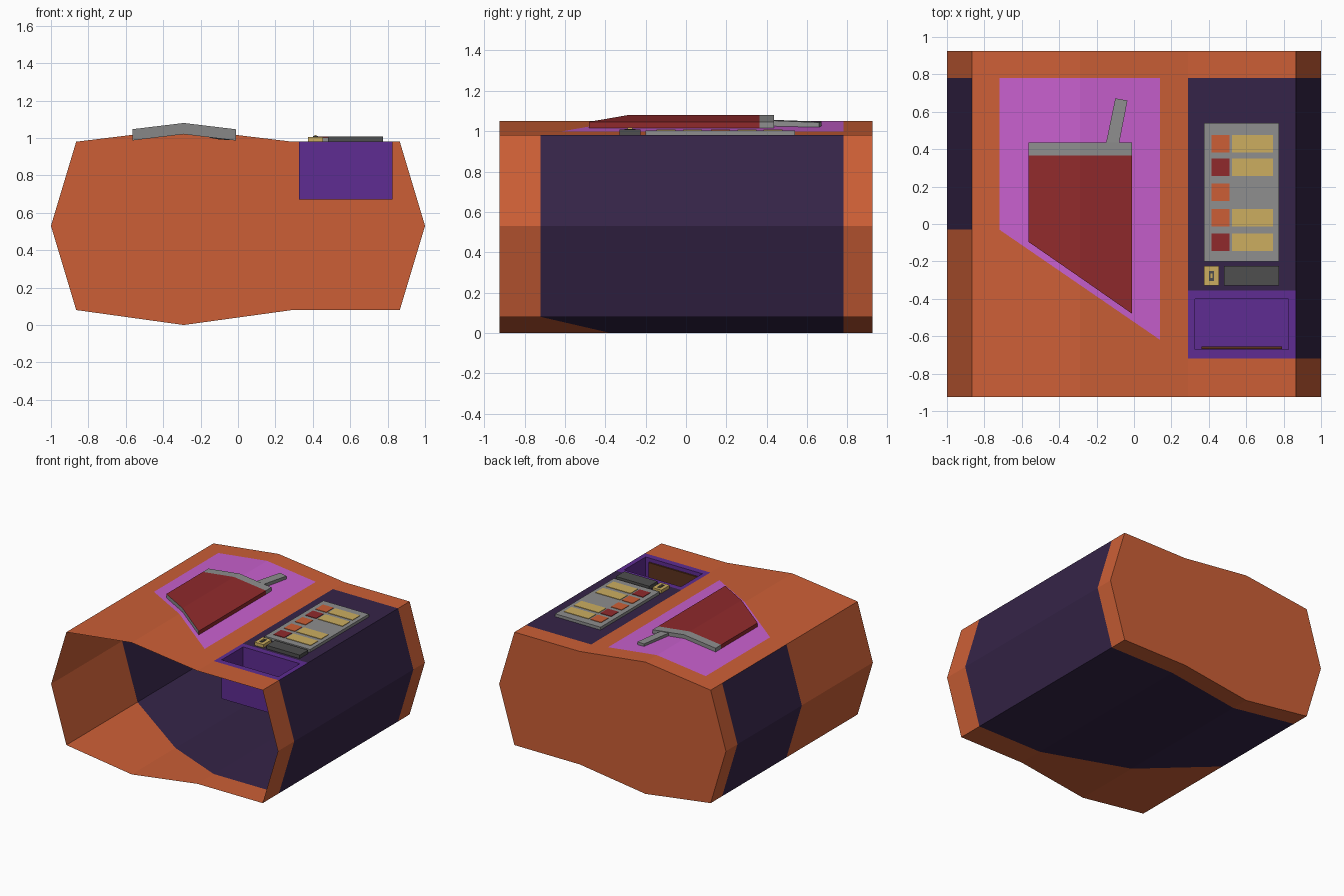
import bpy, bmesh
from mathutils import Vector

if "Cube" in bpy.data.objects:
    bpy.data.objects.remove(bpy.data.objects["Cube"])


def material(name, r, g, b):
    lin = [(c / 255 / 12.92) if c < 11 else ((c / 255 + 0.055) / 1.055) ** 2.4 for c in (r, g, b)]
    m = bpy.data.materials.new(name)
    m.diffuse_color = (*lin, 1)
    m.use_nodes = True
    m.node_tree.nodes["Principled BSDF"].inputs["Base Color"].default_value = m.diffuse_color
    return m


ORANGE = material("orange", 204, 95, 54)
DARK = material("dark purple", 53, 36, 72)
PURPLE = material("purple", 94, 44, 146)
PINK = material("orchid", 200, 96, 206)
RED = material("dark red", 144, 42, 44)
GREY = material("grey", 142, 142, 142)
TAN = material("tan", 204, 174, 96)
COAL = material("charcoal", 78, 78, 78)
BROWN = material("brown", 92, 50, 30)


def finish(name, bm, *mats):
    me = bpy.data.meshes.new(name)
    bm.to_mesh(me)
    bm.free()
    for m in mats:
        me.materials.append(m)
    ob = bpy.data.objects.new(name, me)
    bpy.context.collection.objects.link(ob)
    return ob


def box(name, x0, x1, y0, y1, z0, z1, mat, open_top=False):
    bm = bmesh.new()
    bmesh.ops.create_cube(bm, size=1)
    for v in bm.verts:
        v.co = ((x0 + x1) / 2 + v.co.x * (x1 - x0), (y0 + y1) / 2 + v.co.y * (y1 - y0),
                (z0 + z1) / 2 + v.co.z * (z1 - z0))
    if open_top:
        bm.normal_update()
        bmesh.ops.delete(bm, geom=[f for f in bm.faces if f.normal.z > 0.9], context='FACES')
    return finish(name, bm, mat)


# Body: open-fronted shell swept along y, single skin
PROFILE = [(-1, .53), (-.865, .08), (-.29, 0), (.29, .08), (.865, .08),
           (1, .53), (.865, .98), (.29, .98), (-.29, 1.05), (-.865, .98)]
HALF = .925
bm = bmesh.new()
front = [bm.verts.new((x, -HALF, z)) for x, z in PROFILE]
back = [bm.verts.new((x, HALF, z)) for x, z in PROFILE]
n = len(PROFILE)
for i in range(n):
    j = (i + 1) % n
    bm.faces.new((front[j], front[i], back[i], back[j]))


def cut(point, normal, region):
    bm.normal_update()
    faces = [f for f in bm.faces if region(f.calc_center_median())]
    geom = set(faces)
    for f in faces:
        geom.update(f.edges)
        geom.update(f.verts)
    bmesh.ops.bisect_plane(bm, geom=list(geom), plane_co=point, plane_no=Vector(normal).normalized(), dist=1e-5)


def is_top(c):
    return c.z > .9 and abs(c.x) < .865


def is_floor(c):
    return c.z < .1 and abs(c.x) < .865


TOP_SLOPE = -.59 / .86
FLOOR_SLOPE = -.69 / 1.155
for y in (.78, -.72, -.03):
    cut((0, y, 0), (0, 1, 0), lambda c: True)
for x in (-.72, .14, .325, .825):
    cut((x, 0, 0), (1, 0, 0), is_top)
for y in (-.355, -.40, -.67):
    cut((0, y, 0), (0, 1, 0), lambda c: is_top(c) and c.x > .29)
cut((-.72, -.03, 0), (-TOP_SLOPE, 1, 0), lambda c: is_top(c) and -.72 < c.x < .14)
cut((-.865, -.03, 0), (-FLOOR_SLOPE, 1, 0), lambda c: is_floor(c) and c.x < .29)

# Colour the panels by where each face lies
hole = []
for f in bm.faces:
    c = f.calc_center_median()
    f.material_index = 0
    if is_top(c):
        if c.x > .29 and -.72 < c.y < .78:
            f.material_index = 1 if c.y > -.355 else 2
            if .325 < c.x < .825 and -.67 < c.y < -.40:
                hole.append(f)
        elif -.72 < c.x < .14 and c.y < .78 and c.y > -.03 + TOP_SLOPE * (c.x + .72):
            f.material_index = 3
    elif is_floor(c):
        limit = max(-.72, -.03 + FLOOR_SLOPE * (c.x + .865))
        if limit < c.y < .78:
            f.material_index = 1
    elif (-.72 if c.x > 0 else -.03) < c.y < .78:
        f.material_index = 1
bmesh.ops.delete(bm, geom=hole, context='FACES')
# Back wall
bm.faces.new(back)
bm.normal_update()
finish("body_shell", bm, ORANGE, DARK, PURPLE, PINK)

# Recessed tray with a flap on its front wall
box("tray_recess", .325, .825, -.67, -.40, .67, .98, PURPLE, True)
box("tray_flap", .36, .79, -.668, -.656, .70, .95, BROWN)

# Button panel
box("button_panel", .375, .775, -.20, .54, .975, 1.003, GREY)
for i, (y, mat) in enumerate([(.43, ORANGE), (.303, RED), (.17, ORANGE), (.033, ORANGE), (-.098, RED)]):
    box(f"button_{i}", .415, .51, y - .047, y + .047, 1.0, 1.007, mat)
    if i != 2:
        box(f"label_plate_{i}", .525, .742, y - .047, y + .047, 1.0, 1.007, TAN)

# Coin slot and screen
box("screen_block", .482, .775, -.33, -.225, .975, 1.008, COAL)
box("coin_plate", .375, .455, -.33, -.225, .975, 1.006, TAN)
box("coin_slot", .402, .428, -.305, -.25, 1.0, 1.01, COAL)
box("coin_ridge", .41, .42, -.29, -.265, 1.0, 1.017, TAN)


def roof(x):
    return 1.05 - .07 * abs(x + .29) / .58


def roof_slab(name, columns, thick, mats, lift=0):
    """Solid following the roof; columns are (x, y_front, y_back)."""
    bm = bmesh.new()
    rings = []
    for x, y0, y1 in columns:
        z = roof(x) + lift
        rings.append([bm.verts.new(p) for p in ((x, y0, z - thick), (x, y1, z - thick),
                                                (x, y1, z + thick), (x, y0, z + thick))])
    for a, b in zip(rings, rings[1:]):
        for i in range(4):
            j = (i + 1) % 4
            bm.faces.new((a[i], a[j], b[j], b[i]))
    bm.faces.new(rings[0])
    bm.faces.new(rings[-1])
    bmesh.ops.recalc_face_normals(bm, faces=bm.faces[:])
    for f in bm.faces:
        f.material_index = 1 if len(mats) > 1 and f.normal.y < -.5 else 0
    return finish(name, bm, *mats)


# Red wedge with grey leading edge, grey bar behind it
roof_slab("wedge", [(-.565, -.095, .365), (-.29, -.285, .365), (-.01, -.48, .365)], .03, (RED, GREY))
roof_slab("wedge_bar", [(x, .365, .435) for x in (-.565, -.29, -.01)], .03, (GREY,))

# Slanted handle
bm = bmesh.new()
low, high = [], []
for x, y, z in [(-.15, .43, 1.056), (-.08, .43, 1.052), (-.035, .66, 1.043), (-.10, .672, 1.047)]:
    low.append(bm.verts.new((x, y, z - .055)))
    high.append(bm.verts.new((x, y, z)))
bm.faces.new(low[::-1])
bm.faces.new(high)
for i in range(4):
    j = (i + 1) % 4
    bm.faces.new((low[i], low[j], high[j], high[i]))
finish("handle", bm, GREY)
